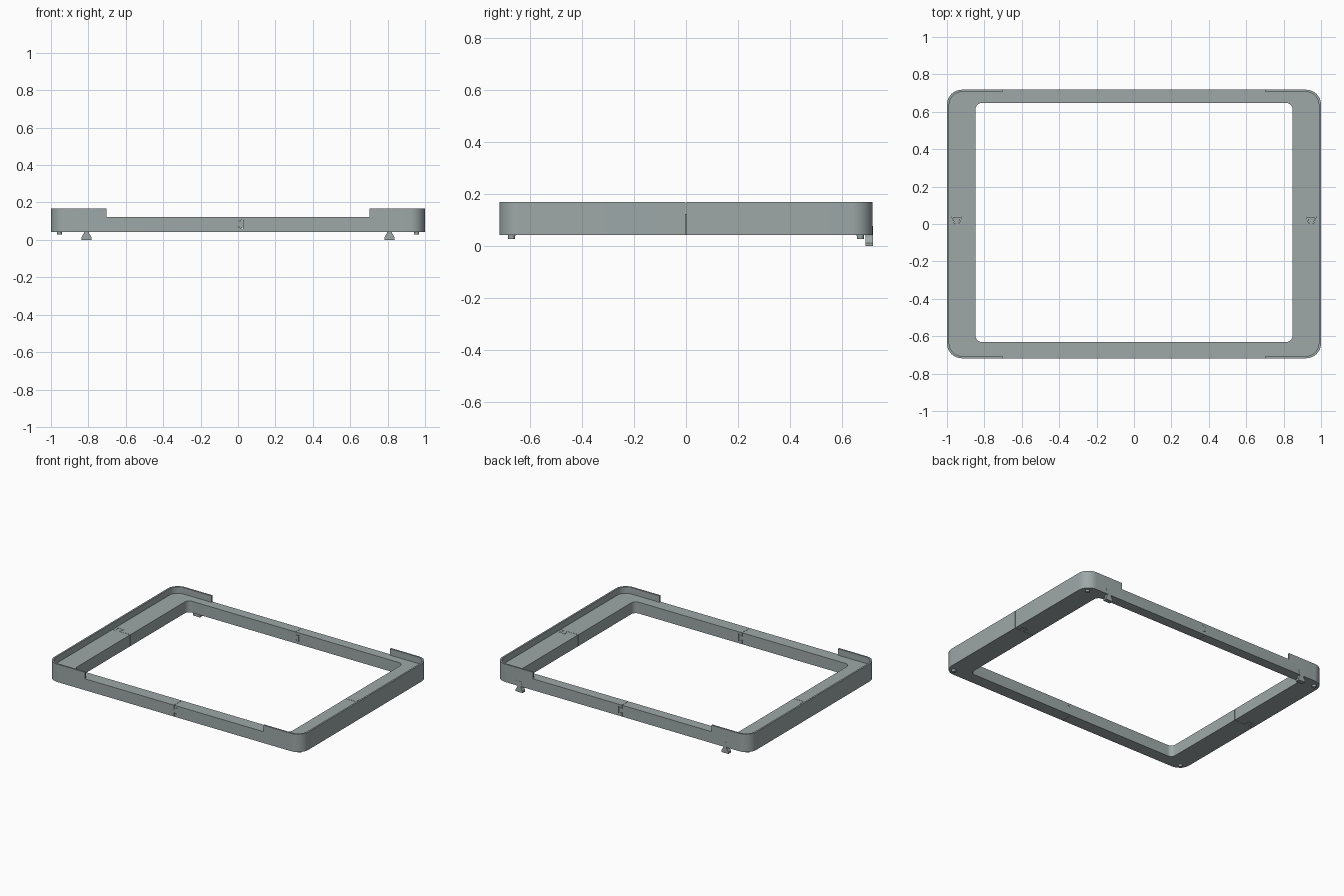
import bpy, bmesh
from math import cos, sin, pi
from mathutils import Vector

if "Cube" in bpy.data.objects:
    bpy.data.objects.remove(bpy.data.objects["Cube"])

grey = bpy.data.materials.new("grey green plastic")
grey.use_nodes = True
colour = (0.34, 0.39, 0.39, 1)
grey.diffuse_color = colour
grey.node_tree.nodes["Principled BSDF"].inputs["Base Color"].default_value = colour


def prism(name, pts, lo, hi, upright=False):
    """Extrude a 2D outline along z, or along y when upright (outline in xz)."""
    bm = bmesh.new()
    place = lambda p, d: (p[0], d, p[1]) if upright else (p[0], p[1], d)
    face = bm.faces.new([bm.verts.new(place(p, lo)) for p in pts])
    grown = bmesh.ops.extrude_face_region(bm, geom=[face])["geom"]
    shift = (0, hi - lo, 0) if upright else (0, 0, hi - lo)
    bmesh.ops.translate(bm, vec=shift, verts=[v for v in grown if isinstance(v, bmesh.types.BMVert)])
    bmesh.ops.recalc_face_normals(bm, faces=bm.faces)
    mesh = bpy.data.meshes.new(name)
    bm.to_mesh(mesh)
    bm.free()
    mesh.materials.append(grey)
    obj = bpy.data.objects.new(name, mesh)
    bpy.context.collection.objects.link(obj)
    return obj


def rounded(x0, x1, y0, y1, r, n=10):
    corners = [(x1 - r, y1 - r), (x0 + r, y1 - r), (x0 + r, y0 + r), (x1 - r, y0 + r)]
    return [(cx + r * cos((q + i / n) * pi / 2), cy + r * sin((q + i / n) * pi / 2))
            for q, (cx, cy) in enumerate(corners) for i in range(n + 1)]


def ribbon(path, half=0.001):
    """Thin closed outline following a path with mitred corners."""
    pts = [Vector(p) for p in path]
    left, right = [], []
    for i, p in enumerate(pts):
        a = (p - pts[i - 1]).normalized() if i else (pts[1] - p).normalized()
        b = (pts[i + 1] - p).normalized() if i < len(pts) - 1 else a
        na, nb = Vector((-a.y, a.x)), Vector((-b.y, b.x))
        m = (na + nb) / (1 + na.dot(nb)) * half
        left.append(p + m)
        right.append(p - m)
    return left + right[::-1]


def cut(obj, cutter):
    mod = obj.modifiers.new("cut", "BOOLEAN")
    mod.operation, mod.solver, mod.object = "DIFFERENCE", "EXACT", cutter
    bpy.context.view_layer.objects.active = obj
    bpy.ops.object.modifier_apply(modifier=mod.name)
    bpy.data.objects.remove(cutter)


def smooth(obj):
    bpy.ops.object.select_all(action="DESELECT")
    obj.select_set(True)
    bpy.context.view_layer.objects.active = obj
    bpy.ops.object.shade_smooth_by_angle(angle=0.6)


BOTTOM, SHELF, TOP = 0.042, 0.123, 0.169
W, D, LIP = 1.0, 0.718, 0.012

# Frame: solid block, then shelf pocket, window and the low front and back rails
frame = prism("frame", rounded(-W, W, -D, D, 0.08), BOTTOM, TOP)
cut(frame, prism("pocket", rounded(-W + LIP, W - LIP, -D + LIP, D - LIP, 0.068), SHELF, 0.3))
cut(frame, prism("window", rounded(-0.848, 0.848, -0.631, 0.647, 0.035), -0.1, 0.3))
cut(frame, prism("rail_gap", [(-0.703, -1), (0.703, -1), (0.703, 1), (-0.703, 1)], SHELF, 0.3))

# Dovetail joint seams in the side rails
for s in (-1, 1):
    path = [(1.1, 0), (0.958, 0), (0.973, 0.038), (0.924, 0.038), (0.936, 0), (0.8, 0)]
    cut(frame, prism("side_seam", ribbon([(s * x, y) for x, y in path]), -0.1, 0.3))

# Dovetail joint seams in the front and back rails
path = [(0, 0.2), (0, 0.098), (0.026, 0.108), (0.026, 0.06), (0, 0.07), (0, 0)]
for y0, y1 in ((-0.8, -0.5), (0.5, 0.8)):
    cut(frame, prism("rail_seam", ribbon(path), y0, y1, True))
smooth(frame)

for s, side in ((-1, "right"), (1, "left")):
    # Bow-tie clips set into the back rail, hanging below it
    half = [(0.027, 0), (0.028, 0.012), (0.014, 0.036), (0.014, 0.046), (0.027, 0.078)]
    outline = half + [(-x, z) for x, z in half[::-1]]
    prism(side + "_back_clip", [(s * 0.81 + x, z) for x, z in outline], 0.69, D + 0.001, True)

    # Small tapered pegs under the corners
    for y, end in ((-0.671, "front"), (0.671, "back")):
        bpy.ops.mesh.primitive_cone_add(vertices=24, radius1=0.013, radius2=0.015,
                                        depth=0.02, location=(s * 0.954, y, 0.038))
        peg = bpy.context.object
        peg.name = f"{side}_{end}_peg"
        peg.data.materials.append(grey)
        smooth(peg)
